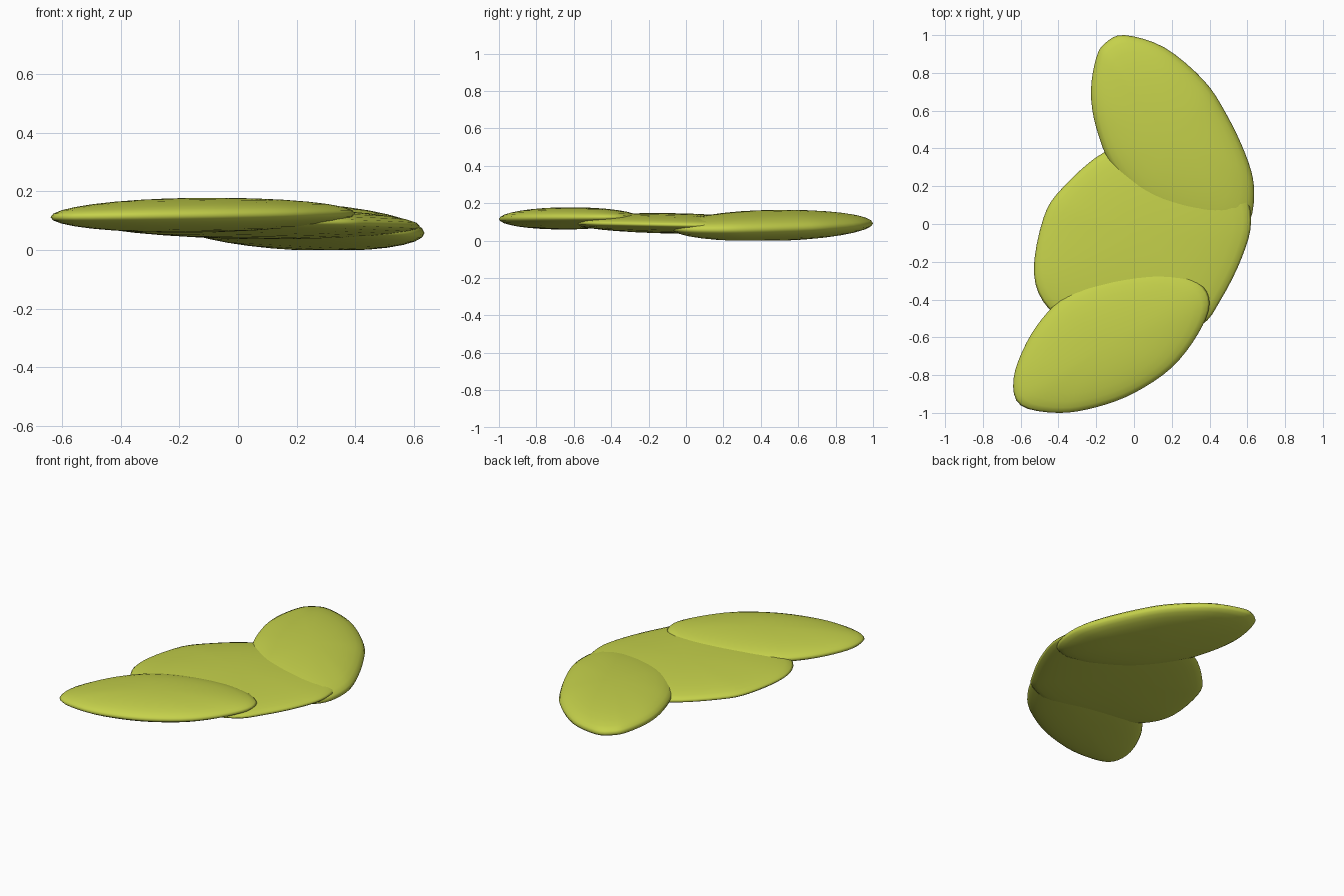
import bpy, bmesh, math
from mathutils import Vector

if "Cube" in bpy.data.objects:
    bpy.data.objects.remove(bpy.data.objects["Cube"])

mat = bpy.data.materials.new("yellow_green")
mat.diffuse_color = (0.56, 0.64, 0.07, 1)
mat.use_nodes = True
mat.node_tree.nodes["Principled BSDF"].inputs["Base Color"].default_value = mat.diffuse_color


def smooth_outline(pts, steps=4):
    """Closed Catmull-Rom curve through the outline points."""
    p = [Vector(q) for q in pts]
    n, out = len(p), []
    for i in range(n):
        a, b, c, d = (p[(i + k) % n] for k in (-1, 0, 1, 2))
        for s in range(steps):
            t = s / steps
            out.append(0.5 * (2 * b + (c - a) * t + (2 * a - 5 * b + 4 * c - d) * t ** 2
                              + (3 * b - a - 3 * c + d) * t ** 3))
    return out


def lobe(name, outline, centre, mid, slope, up, down):
    """Flattened pebble: elliptical section, mid plane z = mid + slope . (x, y)."""
    rim, c, slope = smooth_outline(outline), Vector(centre), Vector(slope)
    bm = bmesh.new()

    def vert(p, dz):
        return bm.verts.new((p.x, p.y, max(0, mid + slope.dot(p) + dz)))

    rings = []
    for k in range(-7, 8):
        a = k / 8 * math.pi / 2
        dz = math.sin(a) * (up if k > 0 else down)
        rings.append([vert(c + (p - c) * math.cos(a), dz) for p in rim])
    bottom, top = vert(c, -down), vert(c, up)
    n = len(rim)
    for i in range(n):
        j = (i + 1) % n
        for lo, hi in zip(rings, rings[1:]):
            bm.faces.new((lo[i], lo[j], hi[j], hi[i]))
        bm.faces.new((bottom, rings[0][j], rings[0][i]))
        bm.faces.new((top, rings[-1][i], rings[-1][j]))
    bmesh.ops.recalc_face_normals(bm, faces=bm.faces)
    for f in bm.faces:
        f.smooth = True
    me = bpy.data.meshes.new(name)
    bm.to_mesh(me)
    bm.free()
    me.materials.append(mat)
    ob = bpy.data.objects.new(name, me)
    bpy.context.collection.objects.link(ob)
    return ob


# Back lobe, tilted down to the right
lobe("back_lobe",
     [(-0.05, 1.0), (0.16, 0.935), (0.37, 0.76), (0.49, 0.58), (0.59, 0.37), (0.635, 0.2),
      (0.615, 0.02), (0.52, -0.07), (0.33, -0.06), (0.08, 0.06), (-0.11, 0.29),
      (-0.2, 0.51), (-0.228, 0.7), (-0.2, 0.88), (-0.15, 0.96)],
     (0.2, 0.46), 0.09, (-0.05, 0.0), 0.082, 0.08)

# Middle lobe, tucked between the other two
lobe("middle_lobe",
     [(-0.15, 0.385), (-0.38, 0.19), (-0.48, 0.03), (-0.53, -0.26), (-0.45, -0.45),
      (-0.25, -0.57), (0.1, -0.62), (0.35, -0.54), (0.46, -0.4), (0.57, -0.18),
      (0.62, 0.02), (0.56, 0.22), (0.35, 0.38), (0.1, 0.44)],
     (0.05, -0.06), 0.09, (-0.012, -0.015), 0.056, 0.052)

# Front lobe, slightly higher
lobe("front_lobe",
     [(-0.638, -0.82), (-0.6, -0.96), (-0.4, -1.0), (-0.2, -0.97), (0.0, -0.895),
      (0.2, -0.76), (0.34, -0.58), (0.4, -0.42), (0.34, -0.31), (0.15, -0.25),
      (-0.1, -0.27), (-0.32, -0.35), (-0.46, -0.47), (-0.57, -0.63)],
     (-0.15, -0.64), 0.12, (0.012, 0.0), 0.06, 0.058)
